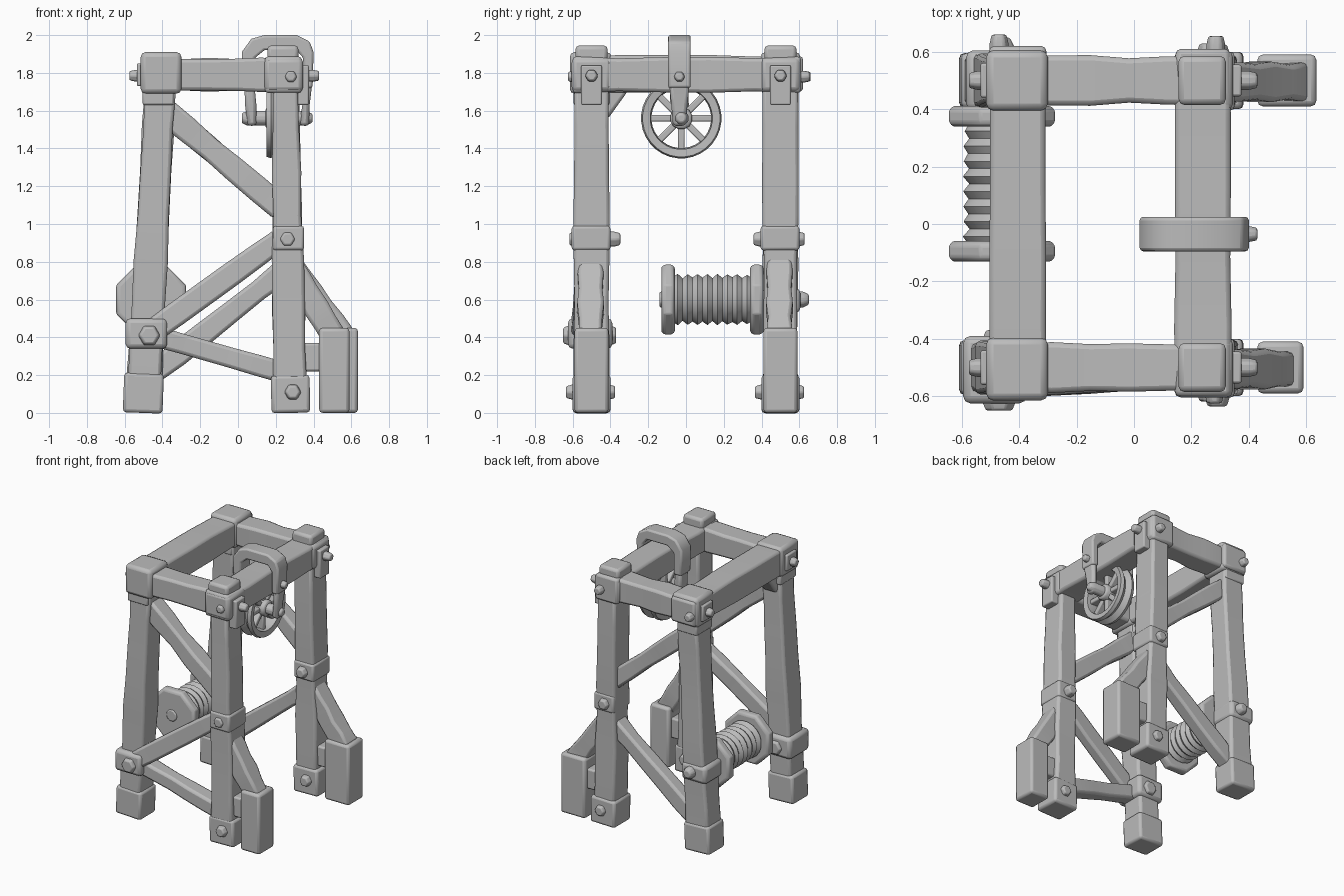
import bpy, bmesh, math, random
from mathutils import Vector

if "Cube" in bpy.data.objects:
    bpy.data.objects.remove(bpy.data.objects["Cube"])

random.seed(4)
grey = bpy.data.materials.new("plain_grey")
grey.diffuse_color = (0.5, 0.5, 0.5, 1)
grey.use_nodes = True
grey.node_tree.nodes["Principled BSDF"].inputs["Base Color"].default_value = grey.diffuse_color


def finish(name, bm, bevel=0.015):
    bmesh.ops.recalc_face_normals(bm, faces=bm.faces)
    me = bpy.data.meshes.new(name)
    bm.to_mesh(me)
    bm.free()
    me.materials.append(grey)
    ob = bpy.data.objects.new(name, me)
    bpy.context.collection.objects.link(ob)
    if bevel:
        m = ob.modifiers.new("soft_edges", 'BEVEL')
        m.width, m.segments, m.limit_method = bevel, 2, 'ANGLE'
        m.angle_limit = math.radians(40)
    bpy.context.view_layer.objects.active = ob
    ob.select_set(True)
    bpy.ops.object.shade_smooth_by_angle(angle=math.radians(40))
    ob.select_set(False)
    return ob


def skin(bm, rings, closed=False):
    n = len(rings[0])
    pairs = list(zip(rings, rings[1:])) + ([(rings[-1], rings[0])] if closed else [])
    for a, b in pairs:
        for i in range(n):
            j = (i + 1) % n
            bm.faces.new((a[i], a[j], b[j], b[i]))
    if not closed:
        bm.faces.new(rings[0])
        bm.faces.new(rings[-1])


# hand-hewn timber: s0/s1 = (size along side axis, size across it) at each end
def timber(name, p0, p1, s0, s1=None, side=(0, 1, 0), segs=5, rough=0.006, bevel=0.018):
    s1 = s1 or s0
    p0, p1 = Vector(p0), Vector(p1)
    d = (p1 - p0).normalized()
    u = Vector(side)
    u = (u - d * u.dot(d)).normalized()
    v = d.cross(u)
    bm = bmesh.new()
    rings = []
    for k in range(segs + 1):
        t = k / segs
        a = (s0[0] + (s1[0] - s0[0]) * t) / 2
        b = (s0[1] + (s1[1] - s0[1]) * t) / 2
        a += random.uniform(-rough, rough)
        b += random.uniform(-rough, rough)
        c = p0.lerp(p1, t)
        rings.append([bm.verts.new(c + u * a * i + v * b * j)
                      for i, j in ((1, 1), (-1, 1), (-1, -1), (1, -1))])
    skin(bm, rings)
    return finish(name, bm, bevel)


def block(name, lo, hi, bevel=0.02):
    lo, hi = Vector(lo), Vector(hi)
    m = (lo + hi) / 2
    return timber(name, (m.x, m.y, lo.z), (m.x, m.y, hi.z),
                  (hi.y - lo.y, hi.x - lo.x), segs=1, rough=0, bevel=bevel)


# turned part: profile of (offset along axis, radius)
def turned(name, centre, axis, profile, n=24, closed=False, bevel=0.008):
    c = Vector(centre)
    ax = Vector((1, 0, 0)) if axis == 'x' else Vector((0, 1, 0))
    u = Vector((0, 0, 1))
    v = ax.cross(u)
    bm = bmesh.new()
    rings = []
    for t, r in profile:
        ring = []
        for i in range(n):
            a = 2 * math.pi * (i + 0.5) / n
            ring.append(bm.verts.new(c + ax * t + (u * math.cos(a) + v * math.sin(a)) * r))
        rings.append(ring)
    skin(bm, rings, closed)
    return finish(name, bm, bevel)


def peg(name, p, axis, half, r=0.035):
    turned(name, p, axis, [(-half, r * 0.8), (-half + 0.03, r), (half - 0.03, r), (half, r * 0.8)], 6)


for side, s in (("front", -1), ("back", 1)):
    y = 0.5 * s
    # legs and feet
    timber(f"{side}_left_leg", (-0.50, y, 0.1), (-0.41, y, 1.75), (0.18, 0.185), (0.175, 0.16), segs=7)
    timber(f"{side}_right_leg", (0.275, y, 0.1), (0.25, y, 1.75), (0.185, 0.18), (0.18, 0.14), segs=7)
    timber(f"{side}_left_foot", (-0.505, y, 0), (-0.497, y, 0.21), (0.19, 0.21), segs=1, rough=0)
    timber(f"{side}_right_foot", (0.28, y, 0), (0.276, y, 0.2), (0.2, 0.205), segs=1, rough=0)
    # top joints
    block(f"{side}_left_cap", (-0.515, y - 0.105 - 0.01 * (s < 0), 1.69), (-0.3, y + 0.105, 1.91), 0.025)
    block(f"{side}_right_cap", (0.14, y - 0.105, 1.70), (0.345, y + 0.105, 1.88), 0.025)
    block(f"{side}_post_top", (0.155, y - 0.085, 1.85), (0.32, y + 0.085, 1.945), 0.02)
    timber(f"{side}_top_beam", (-0.42, y, 1.79), (0.25, y, 1.79), (0.165, 0.175))
    # plates and pegs on the top joints
    block(f"{side}_right_plate", (0.28, y - 0.055, 1.63), (0.375, y + 0.055, 1.84), 0.008)
    block(f"{side}_left_plate", (-0.535, y - 0.06, 1.73), (-0.4, y + 0.06, 1.85), 0.008)
    block(f"{side}_left_collar", (-0.505, y - 0.095, 1.63), (-0.34, y + 0.095, 1.72), 0.01)
    peg(f"{side}_right_top_peg", (0.35, y, 1.785), 'x', 0.08)
    peg(f"{side}_left_top_peg", (-0.49, y, 1.785), 'x', 0.085)
    # upper diagonal brace
    timber(f"{side}_upper_brace", (-0.40, y * 0.98, 1.61), (0.23, y * 0.98, 1.08), (0.12, 0.125))
    # pegs through right leg
    peg(f"{side}_foot_peg", (0.29, y - 0.005, 0.11), 'y', 0.13, 0.045)
    block(f"{side}_mid_collar", (0.185, y - 0.105, 0.86), (0.35, y + 0.1, 0.99), 0.015)
    peg(f"{side}_mid_peg", (0.262, y + 0.005 - 0.012 * s, 0.92), 'y', 0.135, 0.045)
    # outer buttress: block, strut and connector
    x1 = 0.59 if s < 0 else 0.635
    block(f"{side}_buttress_block", (0.43, y - 0.09, 0), (x1, y + 0.09, 0.45), 0.018)
    timber(f"{side}_buttress_strut", (0.27, y - 0.005, 0.79), (x1 - 0.08, y - 0.005, 0.40), (0.13, 0.14))
    block(f"{side}_buttress_link", (0.3, y - 0.06, 0.22), (0.46, y + 0.06, 0.37), 0.012)

# pegs showing on the back corners
peg("back_left_side_peg", (-0.47, 0.6, 1.78), 'y', 0.06)
peg("back_right_side_peg", (0.285, 0.6, 1.78), 'y', 0.055)
peg("front_right_side_peg", (0.28, -0.58, 1.78), 'y', 0.045)

# side beams along the top
timber("left_top_beam", (-0.405, -0.6, 1.795), (-0.405, 0.62, 1.795), (0.2, 0.19), side=(1, 0, 0))
timber("right_top_beam", (0.24, -0.6, 1.79), (0.24, 0.61, 1.79), (0.195, 0.185), side=(1, 0, 0))
# small knee under the left beam
timber("left_beam_knee", (-0.41, -0.45, 1.58), (-0.41, -0.34, 1.73), (0.12, 0.08), side=(1, 0, 0), segs=1)

# lower braces
timber("front_long_brace", (-0.47, -0.565, 0.42), (0.25, -0.52, 0.94), (0.09, 0.12))
timber("front_low_brace", (-0.45, -0.53, 0.41), (0.25, -0.51, 0.21), (0.11, 0.115))
timber("back_long_brace", (-0.46, 0.5, 0.20), (0.25, 0.5, 0.76), (0.11, 0.12))
block("front_brace_joint", (-0.595, -0.625, 0.34), (-0.375, -0.39, 0.50), 0.025)
peg("front_joint_peg", (-0.47, -0.51, 0.41), 'y', 0.14, 0.06)
block("back_left_collar", (-0.585, 0.395, 0.53), (-0.38, 0.605, 0.66), 0.025)

# winch drum on the back left leg
W = (-0.46, 0.14, 0.6)
for nm, dy in (("inner", -0.235), ("outer", 0.235)):
    turned(f"winch_{nm}_flange", (W[0], W[1] + dy, W[2]), 'y',
           [(-0.036, 0.185), (-0.02, 0.2), (0.02, 0.2), (0.036, 0.185)], 8)
coils = []
for k in range(8):
    t = -0.21 + k * 0.0525
    coils += [(t, 0.113 + random.uniform(0, 0.008)), (t + 0.026, 0.13 + random.uniform(0, 0.008))]
turned("winch_rope", W, 'y', coils + [(0.21, 0.115)], 20, bevel=0)
turned("winch_axle", (W[0], 0.25, W[2]), 'y', [(-0.39, 0.045), (0.37, 0.045), (0.4, 0.03)], 8)

# pulley strap hooked over the right beam
outline = [(0.025, 1.72), (0.02, 1.91), (0.07, 1.98), (0.14, 2.0), (0.31, 2.0), (0.38, 1.965),
           (0.4, 1.91), (0.395, 1.72), (0.345, 1.72), (0.345, 1.88), (0.31, 1.92),
           (0.14, 1.92), (0.09, 1.88), (0.09, 1.72)]
bm = bmesh.new()
face = bm.faces.new([bm.verts.new((x, -0.095, z)) for x, z in outline])
ext = bmesh.ops.extrude_face_region(bm, geom=[face])
for v in ext["geom"]:
    if isinstance(v, bmesh.types.BMVert):
        v.co.y += 0.12
finish("pulley_strap", bm, 0.012)
timber("left_strap_arm", (0.06, -0.035, 1.74), (0.075, -0.035, 1.52), (0.1, 0.05), (0.075, 0.05), segs=2)
timber("right_strap_arm", (0.37, -0.035, 1.74), (0.35, -0.035, 1.52), (0.1, 0.05), (0.075, 0.05), segs=2)
peg("strap_peg", (0.395, -0.035, 1.78), 'x', 0.035, 0.03)

# spoked pulley wheel
P = (0.21, -0.025, 1.56)
turned("pulley_rim", P, 'x', [(-0.055, 0.165), (-0.06, 0.205), (-0.035, 0.213), (0, 0.185),
                              (0.035, 0.213), (0.06, 0.205), (0.055, 0.165), (0, 0.158)],
       32, closed=True, bevel=0)
turned("pulley_hub", P, 'x', [(-0.065, 0.05), (-0.05, 0.06), (0.05, 0.06), (0.065, 0.05)], 12)
turned("pulley_axle", P, 'x', [(-0.19, 0.028), (-0.16, 0.042), (0.15, 0.042), (0.185, 0.025)], 8)
for k in range(8):
    a = math.pi * k / 4
    dr = Vector((0, math.sin(a), math.cos(a)))
    timber(f"pulley_spoke_{k + 1}", Vector(P) + dr * 0.03, Vector(P) + dr * 0.175,
           (0.06, 0.036), side=(1, 0, 0), segs=1, rough=0, bevel=0.008)
